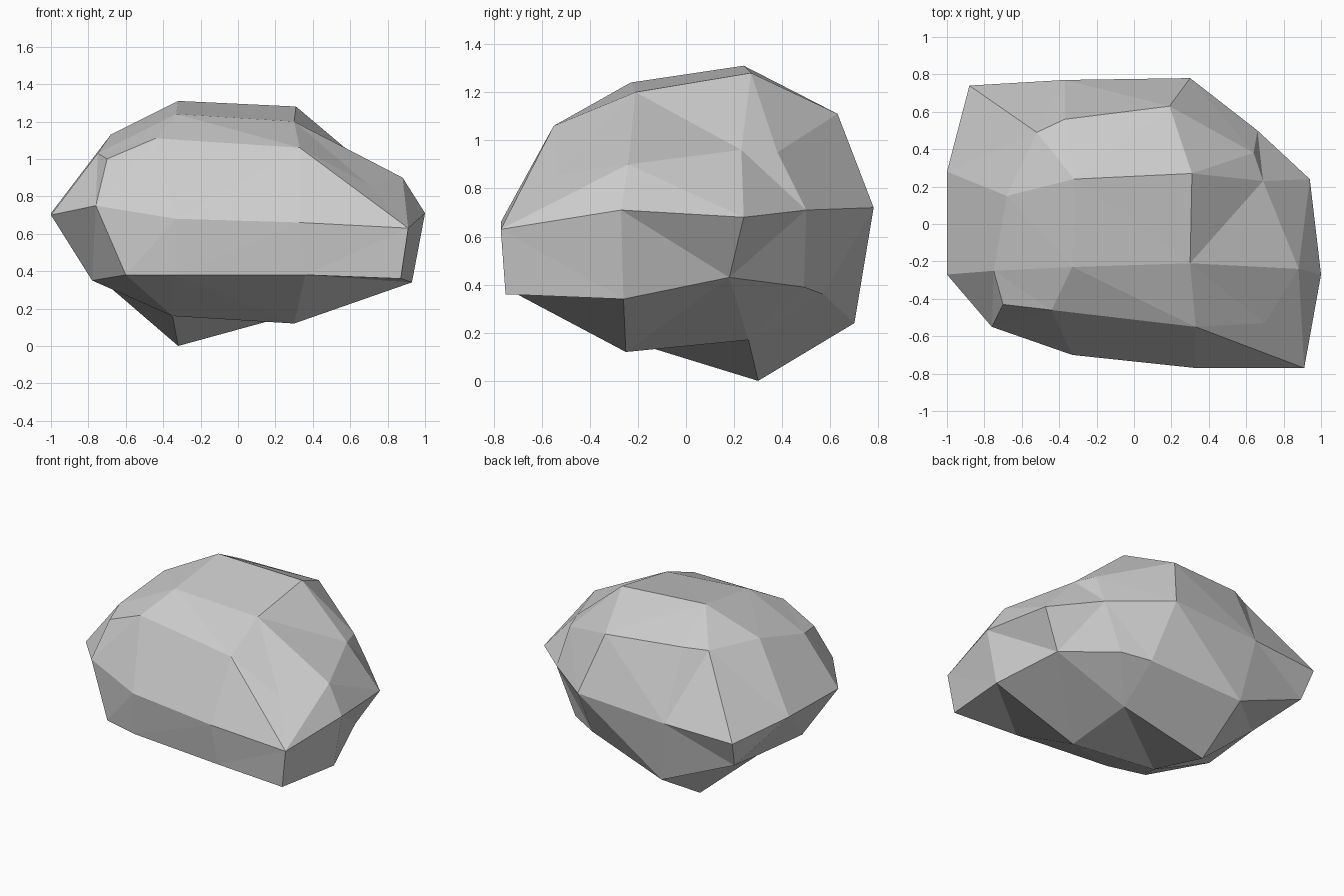
import bpy
import bmesh
from mathutils import Vector

default_cube = bpy.data.objects.get("Cube")
if default_cube:
    bpy.data.objects.remove(default_cube, do_unlink=True)


def make_material(name, colour):
    material = bpy.data.materials.new(name)
    material.use_nodes = True
    material.diffuse_color = colour
    shader = material.node_tree.nodes["Principled BSDF"]
    shader.inputs["Base Color"].default_value = colour
    shader.inputs["Roughness"].default_value = 0.9
    return material


# Crown of the boulder: four rows of four points, front row first
crown_rows = [
    [(-.7, -.43, 1), (-.44, -.46, 1.11), (.33, -.55, 1.06), (.7, -.53, .86)],
    [(-.75, -.25, 1.03), (-.33, -.23, 1.24), (.3, -.21, 1.2), (.88, -.24, .9)],
    [(-.68, .15, 1.13), (-.32, .24, 1.31), (.31, .27, 1.28), (.69, .23, .96)],
    [(-.52, .49, 1.13), (-.37, .56, 1.14), (.19, .63, 1.11), (.64, .38, .95)],
]

# Waist: the widest loop, one side after another
waist_sides = [
    [(-.76, -.55, .75), (-.33, -.7, .68), (.33, -.77, .66)],
    [(.91, -.77, .63), (1, -.27, .71), (.94, .24, .68)],
    [(.66, .5, .71), (.3, .78, .72), (-.37, .77, .68)],
    [(-.88, .74, .66), (-1, .28, .71), (-1, -.27, .7)],
]

# Underside: laid out like the crown
base_rows = [
    [(-.6, -.6, .38), (-.34, -.67, .38), (.36, -.74, .38), (.87, -.75, .36)],
    [(-.78, -.18, .35), (-.35, -.22, .16), (.3, -.25, .12), (.93, -.26, .34)],
    [(-.75, .28, .37), (-.32, .3, 0), (.3, .26, .17), (.79, .18, .43)],
    [(-.84, .66, .47), (-.3, .7, .24), (.33, .57, .36), (.52, .49, .39)],
]


def add_rows(bm, rows):
    return [[bm.verts.new(Vector(point)) for point in row] for row in rows]


def rim_of(rows):
    """Outer loop of a grid, anticlockwise from the front."""
    right_side = [row[-1] for row in rows[1:-1]]
    left_side = [row[0] for row in rows[1:-1]]
    return rows[0] + right_side + rows[-1][::-1] + left_side[::-1]


def fill_grid(bm, rows):
    for near, far in zip(rows, rows[1:]):
        for i in range(len(near) - 1):
            bm.faces.new((near[i], near[i + 1], far[i + 1], far[i]))


def bridge(bm, lower, upper):
    for i in range(len(lower)):
        j = (i + 1) % len(lower)
        bm.faces.new((lower[i], lower[j], upper[j], upper[i]))


bm = bmesh.new()
crown = add_rows(bm, crown_rows)
base = add_rows(bm, base_rows)
waist_by_side = add_rows(bm, waist_sides)
waist = [vert for side in waist_by_side for vert in side]

# Stone skin
fill_grid(bm, crown)
fill_grid(bm, base)
bridge(bm, rim_of(base), waist)
bridge(bm, waist, rim_of(crown))

# Ridges running up from the jutting front corner
front_corner = waist_by_side[1][0]
for crown_point in (crown[0][2], crown[1][3]):
    bmesh.ops.connect_vert_pair(bm, verts=[front_corner, crown_point])

# Flat chipped facets
bmesh.ops.triangulate(bm, faces=bm.faces[:], quad_method='SHORT_EDGE')
bmesh.ops.recalc_face_normals(bm, faces=bm.faces[:])

mesh = bpy.data.meshes.new("boulder")
bm.to_mesh(mesh)
bm.free()
mesh.materials.append(make_material("stone grey", (0.6, 0.6, 0.6, 1)))
boulder = bpy.data.objects.new("boulder", mesh)
bpy.context.scene.collection.objects.link(boulder)
